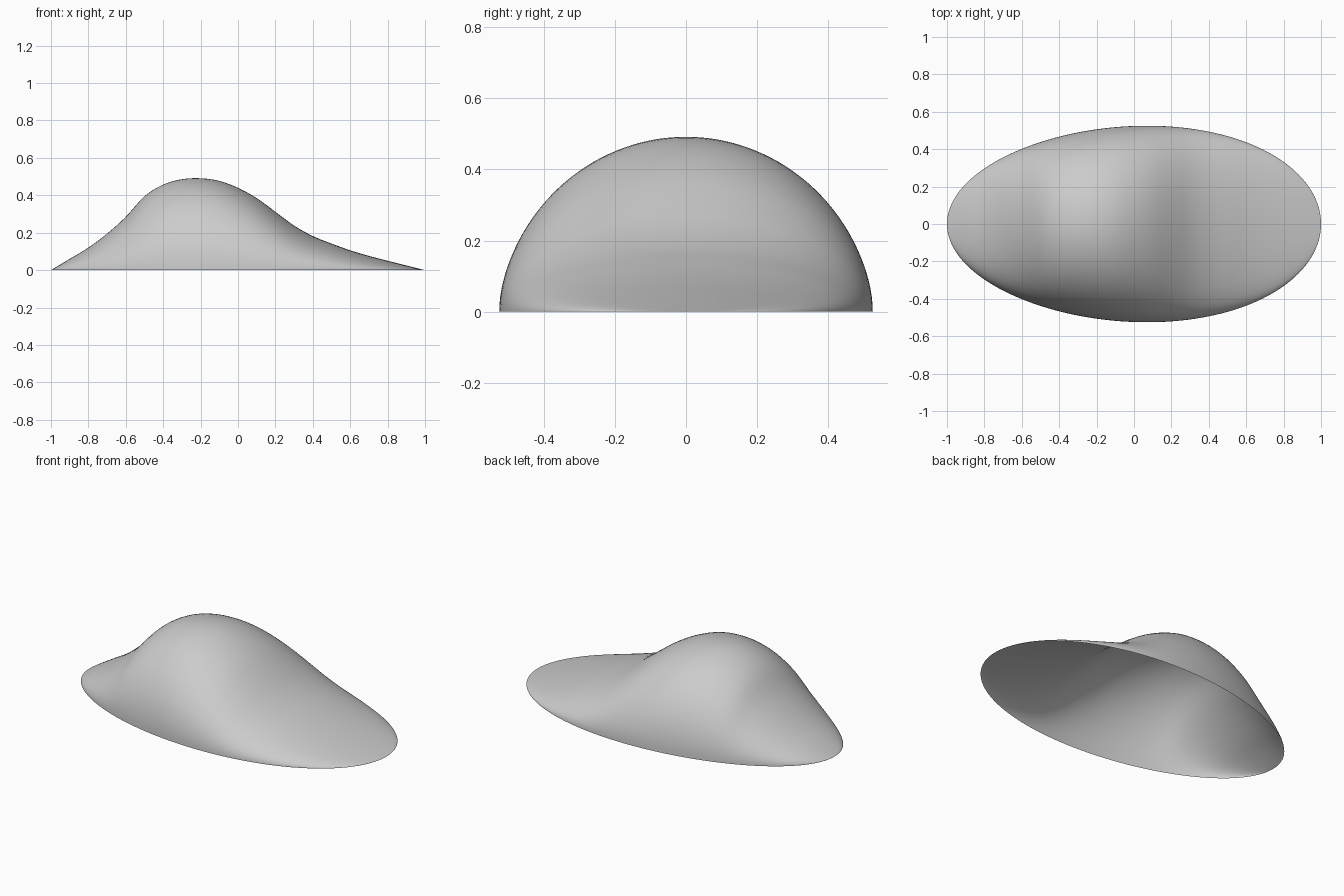
import bpy, bmesh, math

cube = bpy.data.objects.get("Cube")
if cube:
    bpy.data.objects.remove(cube, do_unlink=True)

# Crest heights, evenly spaced from the -x tip to the +x tip
CREST = [0, .06, .12, .195, .285, .395, .457, .486, .491, .477, .44,
         .385, .312, .238, .182, .142, .106, .076, .05, .025, 0]
RINGS, ARC = 96, 64


def crest_height(x):
    """Smooth interpolation of the crest line."""
    t = (x + 1) / 2 * (len(CREST) - 1)
    i = min(int(t), len(CREST) - 2)
    f = t - i
    p1, p2 = CREST[i], CREST[i + 1]
    p0 = CREST[i - 1] if i > 0 else 2 * p1 - p2
    p3 = CREST[i + 2] if i + 2 < len(CREST) else 2 * p2 - p1
    return p1 + f / 2 * (p2 - p0 + f * (2 * p0 - 5 * p1 + 4 * p2 - p3
                                        + f * (3 * (p1 - p2) + p3 - p0)))


def half_width(x):
    """Slightly egg-shaped oval outline."""
    return 0.524 * (1 + 0.07 * x) * math.sqrt(max(0, 1 - x * x))


# Open shell made of half-ellipse cross-sections
bm = bmesh.new()
rows = []
for r in range(1, RINGS):
    x = -math.cos(math.pi * r / RINGS)
    w, h = half_width(x), crest_height(x)
    angles = [math.pi * a / ARC for a in range(ARC + 1)]
    rows.append([bm.verts.new((x, -w * math.cos(a), h * math.sin(a))) for a in angles])

for low, high in zip(rows, rows[1:]):
    for a in range(ARC):
        bm.faces.new((low[a], high[a], high[a + 1], low[a + 1]))

# Close the two tips
tail, nose = bm.verts.new((-1, 0, 0)), bm.verts.new((1, 0, 0))
for a in range(ARC):
    bm.faces.new((tail, rows[0][a], rows[0][a + 1]))
    bm.faces.new((rows[-1][a], nose, rows[-1][a + 1]))
for face in bm.faces:
    face.smooth = True

mesh = bpy.data.meshes.new("curved_shell")
bm.to_mesh(mesh)
bm.free()
shell = bpy.data.objects.new("curved_shell", mesh)
bpy.context.collection.objects.link(shell)

# Plain light grey
grey = bpy.data.materials.new("light_grey")
grey.use_nodes = True
color = (0.6, 0.6, 0.6, 1)
grey.diffuse_color = color
grey.node_tree.nodes["Principled BSDF"].inputs["Base Color"].default_value = color
mesh.materials.append(grey)
